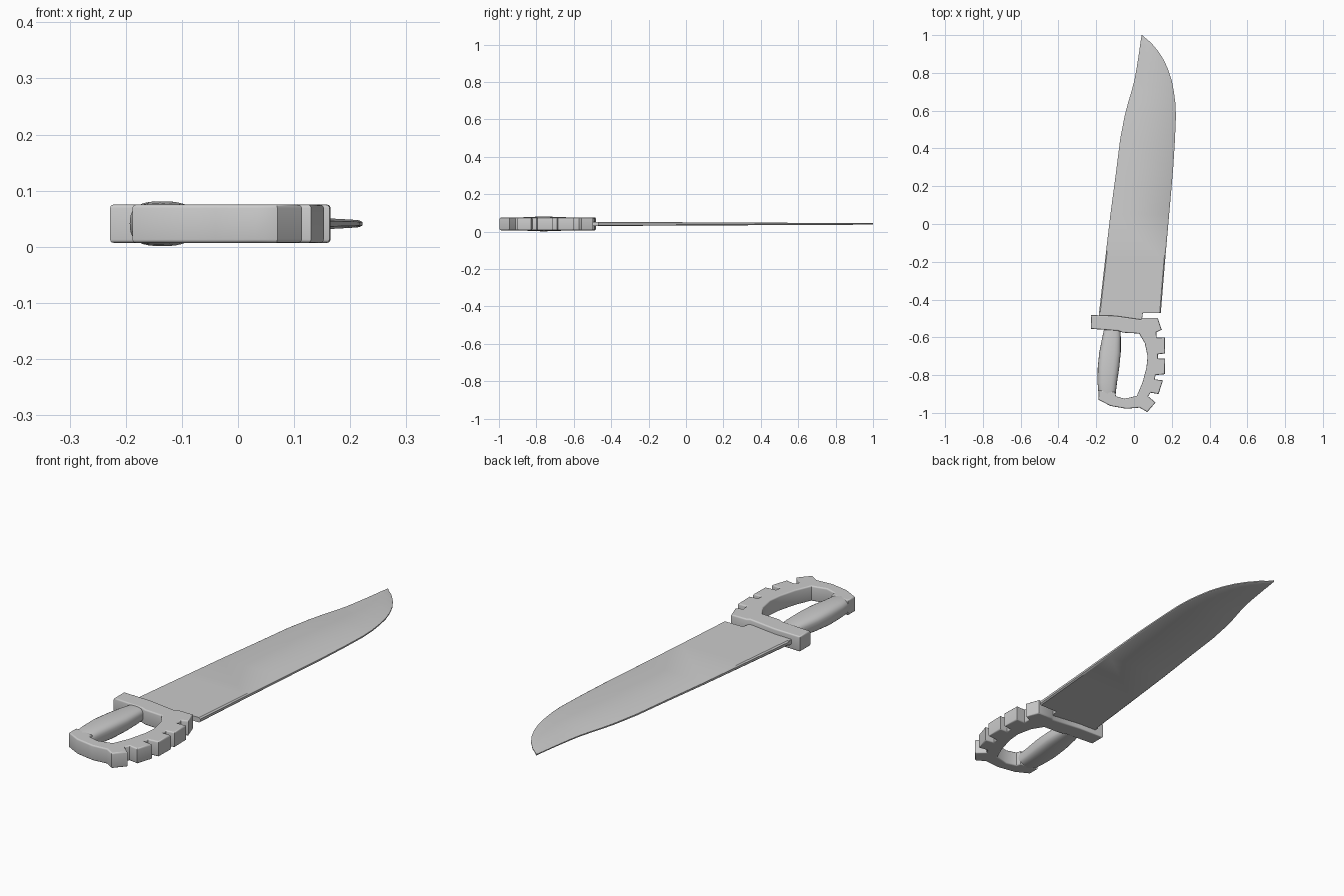
import bpy, bmesh, math

cube = bpy.data.objects.get("Cube")
if cube:
    bpy.data.objects.remove(cube, do_unlink=True)

grey = bpy.data.materials.new("plain grey")
grey.use_nodes = True
colour = (0.6, 0.6, 0.6, 1)
grey.diffuse_color = colour
grey.node_tree.nodes["Principled BSDF"].inputs["Base Color"].default_value = colour

MID = 0.041


def add_mesh(name, bm):
    bmesh.ops.recalc_face_normals(bm, faces=bm.faces)
    mesh = bpy.data.meshes.new(name)
    bm.to_mesh(mesh)
    bm.free()
    obj = bpy.data.objects.new(name, mesh)
    bpy.context.collection.objects.link(obj)
    mesh.materials.append(grey)
    smooth(obj)
    return obj


def smooth(obj):
    bpy.ops.object.select_all(action='DESELECT')
    obj.select_set(True)
    bpy.context.view_layer.objects.active = obj
    bpy.ops.object.shade_smooth_by_angle(angle=math.radians(35))


def loft(name, rings):
    """Skin a row of equal closed rings and cap both ends."""
    bm = bmesh.new()
    rows = [[bm.verts.new(p) for p in ring] for ring in rings]
    n = len(rows[0])
    for a, b in zip(rows, rows[1:]):
        for i in range(n):
            j = (i + 1) % n
            bm.faces.new((a[i], a[j], b[j], b[i]))
    bm.faces.new(rows[0])
    bm.faces.new(rows[-1])
    return add_mesh(name, bm)


def plate(name, outlines, half, bevel):
    """Flat bevelled plate; outlines after the first are holes."""
    curve = bpy.data.curves.new(name, 'CURVE')
    curve.dimensions = '2D'
    curve.fill_mode = 'BOTH'
    curve.extrude = half - bevel
    curve.bevel_depth = bevel
    curve.bevel_resolution = 2
    curve.offset = -bevel
    for pts in outlines:
        s = curve.splines.new('POLY')
        s.points.add(len(pts) - 1)
        for p, (x, y) in zip(s.points, pts):
            p.co = (x, y, 0, 1)
        s.use_cyclic_u = True
    obj = bpy.data.objects.new(name, curve)
    bpy.context.collection.objects.link(obj)
    obj.location.z = MID
    curve.materials.append(grey)
    bpy.ops.object.select_all(action='DESELECT')
    obj.select_set(True)
    bpy.context.view_layer.objects.active = obj
    bpy.ops.object.convert(target='MESH')
    smooth(bpy.context.object)


# Blade: stations of (y, spine x, edge x), thinning toward the tip
stations = [(-0.47, -0.185, 0.142), (-0.19, -0.153, 0.165), (0.05, -0.125, 0.186),
            (0.29, -0.093, 0.207), (0.45, -0.073, 0.217), (0.57, -0.05, 0.222),
            (0.64, -0.032, 0.219), (0.7, -0.014, 0.211), (0.76, 0.002, 0.2),
            (0.82, 0.013, 0.18), (0.87, 0.021, 0.157), (0.915, 0.028, 0.128),
            (0.96, 0.034, 0.09), (0.985, 0.038, 0.06), (1.0, 0.041, 0.045)]
rings = []
for y, left, right in stations:
    h = 0.011 - 0.007 * (y + 0.47) / 1.47
    c = min(0.006, (right - left) / 4)
    rings.append([(left, y, MID - h / 2), (left + c, y, MID - h), (right - c, y, MID - h),
                  (right, y, MID - h / 2), (right, y, MID + h / 2), (right - c, y, MID + h),
                  (left + c, y, MID + h), (left, y, MID + h / 2)])
loft("blade", rings)

# Blade root, leaving a small notch beside the guard
plate("blade_root", [[(-0.185, -0.52), (0.04, -0.52), (0.048, -0.465), (-0.185, -0.465)]], 0.011, 0.002)

# Crossguard and toothed knuckle bow in one plate, with a finger opening
outer = [(-0.228, -0.482), (-0.1, -0.486), (0.035, -0.505), (0.05, -0.497), (0.125, -0.497),
         (0.147, -0.56), (0.118, -0.573), (0.12, -0.602), (0.163, -0.6), (0.165, -0.685),
         (0.126, -0.69), (0.126, -0.712), (0.165, -0.712), (0.163, -0.795),
         (0.114, -0.8), (0.11, -0.822), (0.153, -0.828), (0.13, -0.9), (0.088, -0.893),
         (0.075, -0.912), (0.114, -0.945), (0.07, -0.996), (0.03, -0.972), (-0.04, -0.978),
         (-0.125, -0.963), (-0.188, -0.93), (-0.188, -0.88), (-0.1, -0.89),
         (-0.095, -0.912), (-0.05, -0.925), (0.015, -0.91), (0.045, -0.84), (0.066, -0.76),
         (0.072, -0.7), (0.057, -0.63), (0.027, -0.58), (-0.06, -0.575), (-0.085, -0.565),
         (-0.228, -0.555)]
plate("guard_and_knuckle_bow", [outer], 0.034, 0.006)

# Grip: rounded bar, slightly fuller in the middle
grip = [(-0.54, -0.155, -0.072, 0.029), (-0.6, -0.168, -0.07, 0.034),
        (-0.68, -0.184, -0.07, 0.037), (-0.76, -0.192, -0.078, 0.04),
        (-0.84, -0.193, -0.09, 0.037), (-0.9, -0.188, -0.097, 0.034), (-0.93, -0.18, -0.1, 0.029)]


def rounded(y, left, right, h, n=24):
    ring = []
    for i in range(n):
        a = math.tau * i / n
        u, v = math.cos(a), math.sin(a)
        ring.append(((left + right) / 2 + (right - left) / 2 * math.copysign(abs(u) ** 0.7, u), y,
                     MID + h * math.copysign(abs(v) ** 0.7, v)))
    return ring


loft("grip", [rounded(*g) for g in grip])
